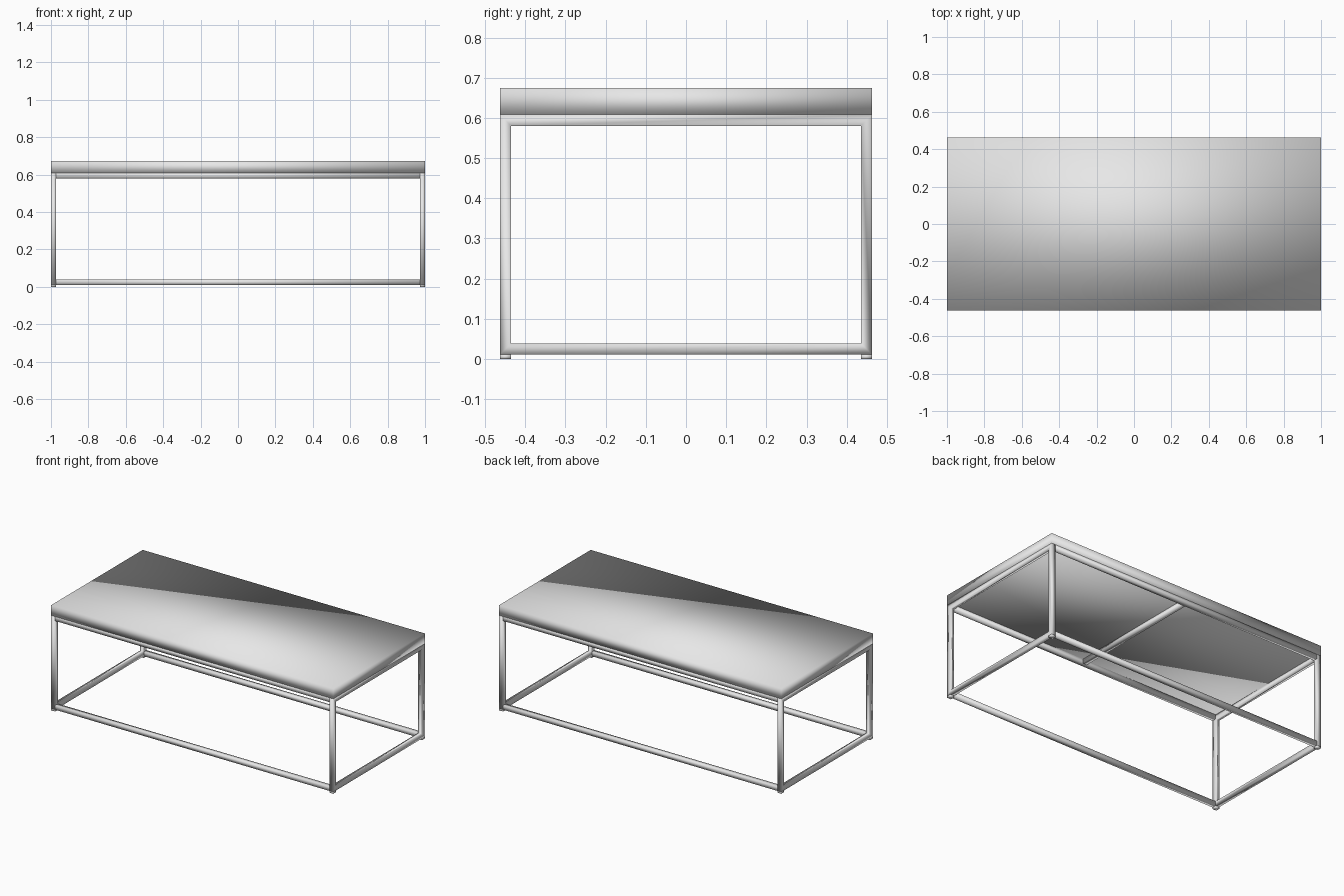
import bpy, bmesh

old = bpy.data.objects.get("Cube")
if old:
    bpy.data.objects.remove(old, do_unlink=True)

# Overall sizes
HX, HY = 1.0, 0.463
BAR = 0.028
FOOT, RAIL, TOP = 0.011, 0.608, 0.674

grey = bpy.data.materials.new("light_grey")
grey.use_nodes = True
colour = (0.8, 0.8, 0.8, 1)
grey.diffuse_color = colour
grey.node_tree.nodes["Principled BSDF"].inputs["Base Color"].default_value = colour


def finish(name, bm):
    """Turn a bmesh into a softly shaded object."""
    bmesh.ops.recalc_face_normals(bm, faces=bm.faces)
    for f in bm.faces:
        f.smooth = True
    mesh = bpy.data.meshes.new(name)
    bm.to_mesh(mesh)
    bm.free()
    mesh.materials.append(grey)
    obj = bpy.data.objects.new(name, mesh)
    bpy.context.collection.objects.link(obj)


def box(name, x, y, z):
    """Box from a (low, high) pair on each axis."""
    bm = bmesh.new()
    bmesh.ops.create_cube(bm, size=1)
    for v in bm.verts:
        v.co = [r[0] if c < 0 else r[1] for c, r in zip(v.co, (x, y, z))]
    finish(name, bm)


def end_frame(name, x0, x1):
    """Mitred rectangular frame of two legs, a top bar and a floor bar."""
    bm = bmesh.new()
    corners = []
    for sy, sz in ((-1, 0), (1, 0), (1, 1), (-1, 1)):
        section = []
        for x, inset in ((x0, 0), (x1, 0), (x1, BAR), (x0, BAR)):
            z = RAIL - inset if sz else FOOT + inset
            section.append(bm.verts.new((x, sy * (HY - inset), z)))
        corners.append(section)
    for i in range(4):
        a, b = corners[i], corners[(i + 1) % 4]
        for j in range(4):
            k = (j + 1) % 4
            bm.faces.new((a[j], a[k], b[k], b[j]))
    finish(name, bm)


# Table top
box("table_top", (-HX, HX), (-HY, HY), (RAIL, TOP))

# End frames
end_frame("right_frame", -HX, -HX + BAR)
end_frame("left_frame", HX - BAR, HX)

# Long rails and feet, front and back
inner = HX - BAR
for side, s in (("front", -1), ("back", 1)):
    y = sorted((s * HY, s * (HY - BAR)))
    box(side + "_upper_rail", (-inner, inner), y, (RAIL - BAR, RAIL))
    box(side + "_lower_rail", (-inner, inner), y, (FOOT, FOOT + BAR))
    for end, t in (("right", -1), ("left", 1)):
        x = sorted((t * HX, t * inner))
        box(side + "_" + end + "_foot", x, y, (0, FOOT))

# Centre support under the top
box("centre_support", (-BAR / 2, BAR / 2), (BAR - HY, HY - BAR), (RAIL - BAR, RAIL))
